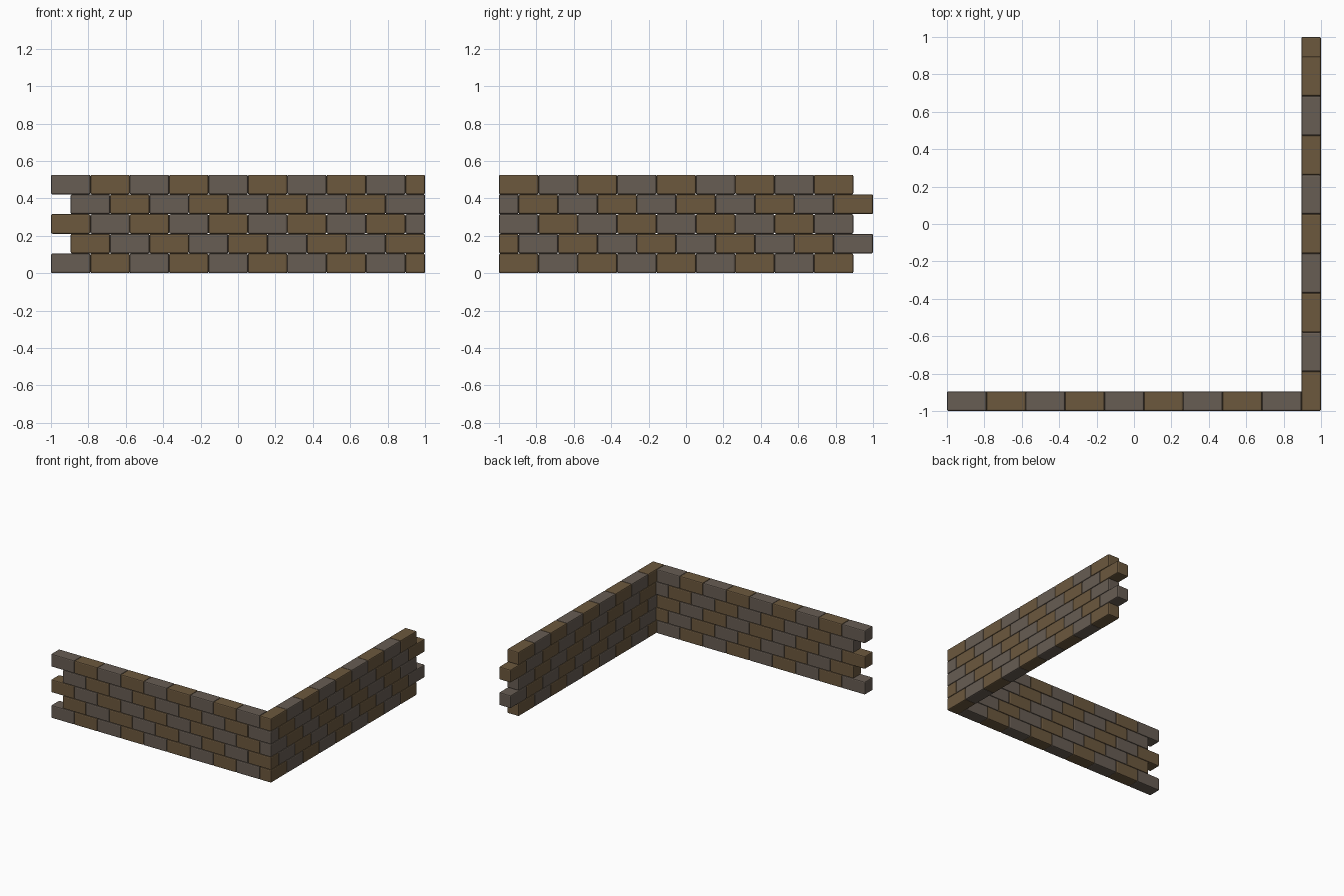
import bpy, bmesh, math

if "Cube" in bpy.data.objects:
    bpy.data.objects.remove(bpy.data.objects["Cube"])

LENGTH = 2 / 9.5          # brick length; nine and a half bricks span the wall
HALF = LENGTH / 2         # brick width and course height
BEVEL = 0.008
COURSES, PER_WALL = 5, 9


def brick_mesh(name, color):
    """Brick with worn, rounded edges, shared by all bricks of one colour."""
    mat = bpy.data.materials.new(name)
    mat.diffuse_color = (*color, 1)
    mat.use_nodes = True
    mat.node_tree.nodes["Principled BSDF"].inputs["Base Color"].default_value = mat.diffuse_color
    bm = bmesh.new()
    bmesh.ops.create_cube(bm, size=1)
    bmesh.ops.scale(bm, vec=(LENGTH, HALF, HALF), verts=bm.verts)
    bmesh.ops.bevel(bm, geom=bm.edges[:], offset=BEVEL, segments=2,
                    profile=0.5, affect='EDGES')
    mesh = bpy.data.meshes.new(name)
    bm.to_mesh(mesh)
    bm.free()
    mesh.materials.append(mat)
    return mesh


def add_brick(name, mesh, location, angle=0):
    ob = bpy.data.objects.new(name, mesh)
    ob.location = location
    ob.rotation_euler.z = angle
    bpy.context.collection.objects.link(ob)


meshes = [brick_mesh("grey_brick", (0.136, 0.109, 0.087)),
          brick_mesh("brown_brick", (0.15, 0.098, 0.048))]
first_color = [0, 1, 1, 0, 0]   # colour that starts each course

# Courses in running bond, with the two walls interlocking at the corner
for c in range(COURSES):
    z = HALF * (c + 0.5)
    shift = HALF * (c % 2)
    for i in range(PER_WALL):
        along = -1 + shift + LENGTH * (i + 0.5)
        color = (first_color[c] + i) % 2
        add_brick(f"front_wall_brick_{c}_{i}", meshes[color],
                  (along, -1 + HALF / 2, z))
        # Colours keep alternating around the corner
        add_brick(f"side_wall_brick_{c}_{i}", meshes[1 - color],
                  (1 - HALF / 2, along, z), math.pi / 2)
